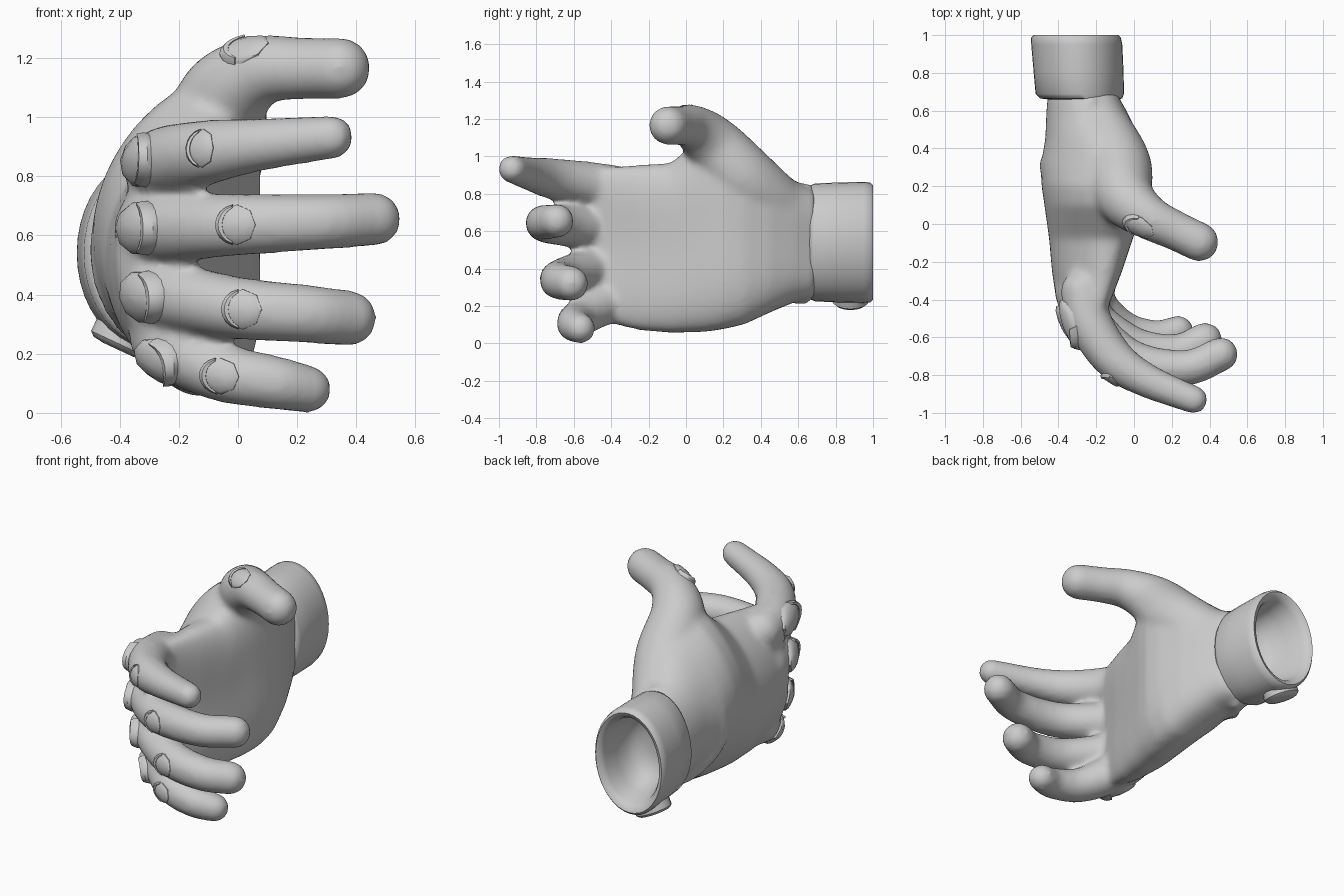
import bpy, bmesh
from math import sin, cos, pi
from mathutils import Vector, Matrix
from mathutils.bvhtree import BVHTree

if "Cube" in bpy.data.objects:
    bpy.data.objects.remove(bpy.data.objects["Cube"])


def make_object(name, bm, angle=0.7):
    bmesh.ops.recalc_face_normals(bm, faces=bm.faces)
    mesh = bpy.data.meshes.new(name)
    bm.to_mesh(mesh)
    bm.free()
    ob = bpy.data.objects.new(name, mesh)
    bpy.context.collection.objects.link(ob)
    bpy.ops.object.select_all(action='DESELECT')
    ob.select_set(True)
    bpy.context.view_layer.objects.active = ob
    bpy.ops.object.shade_smooth_by_angle(angle=angle)
    return ob


def loft(bm, rings):
    rows = [[bm.verts.new(p) for p in ring] for ring in rings]
    n = len(rows[0])
    for a, b in zip(rows, rows[1:]):
        for i in range(n):
            j = (i + 1) % n
            bm.faces.new((a[i], a[j], b[j], b[i]))
    bm.faces.new(rows[0])
    bm.faces.new(rows[-1])


def spline(pts, steps):
    # Catmull-Rom through points of any size
    p = [Vector(q) for q in pts]
    p = [p[0] * 2 - p[1]] + p + [p[-1] * 2 - p[-2]]
    out = []
    for a, b, c, d in zip(p, p[1:], p[2:], p[3:]):
        for k in range(steps):
            t = k / steps
            out.append(0.5 * (2 * b + (c - a) * t + (2 * a - 5 * b + 4 * c - d) * t * t
                              + (3 * b - a - 3 * c + d) * t ** 3))
    return out + [p[-2]]


def limb(bm, pts, steps=8):
    # chain of overlapping balls, fused later by the remesh
    for q in spline(pts, steps):
        bmesh.ops.create_icosphere(bm, subdivisions=3, radius=q[3],
                                   matrix=Matrix.Translation(q.to_3d()))


# Palm sections: y, x of back, x of edges, x of palm face, z low, z high
bm = bmesh.new()
sections = [(-.49, -.35, -.20, -.14, .15, .92), (-.42, -.41, -.19, -.11, .11, .945),
            (-.25, -.435, -.165, -.04, .07, .955), (-.08, -.45, -.145, .02, .055, .965),
            (.10, -.475, -.12, .08, .06, 1.12), (.20, -.49, -.11, .105, .075, 1.13),
            (.31, -.495, -.12, .10, .10, 1.07), (.45, -.47, -.165, .06, .165, .98),
            (.58, -.465, -.23, 0, .22, .87), (.66, -.46, -.26, -.045, .235, .83),
            (.69, -.45, -.26, -.06, .25, .82)]
rings = []
for y, xb, xe, xp, z0, z1 in sections:
    bow = 1 + .4 * min(1, max(0, (.62 - y) / .3))
    ring = []
    for i in range(48):
        t = 2 * pi * i / 48
        c, s = cos(t), sin(t)
        # the back is bowed, the palm face is fuller with a slight hollow
        if c > 0:
            x = xe + (xp - xe) * c ** .6 - .03 * c ** 6
        else:
            x = xe + (xb - xe) * abs(c) ** bow
        ring.append((x, y, (z0 + z1) / 2 + (z1 - z0) / 2 * s))
    rings.append(ring)
loft(bm, rings)

# Fingers and thumb
index = [(-.27, -.36, .83, .12), (-.235, -.52, .852, .121), (-.11, -.71, .88, .111),
         (.06, -.825, .905, .092), (.315, -.93, .932, .076)]
middle = [(-.30, -.36, .63, .12), (-.235, -.53, .625, .118), (-.02, -.715, .635, .107),
          (.27, -.762, .645, .096), (.46, -.69, .655, .092)]
ring_f = [(-.29, -.36, .43, .115), (-.225, -.50, .40, .115), (0, -.65, .355, .107),
          (.23, -.68, .335, .10), (.375, -.615, .32, .095)]
pinky = [(-.25, -.34, .26, .12), (-.195, -.45, .21, .116), (-.05, -.565, .137, .102),
         (.12, -.60, .103, .092), (.235, -.565, .08, .082)]
for path in (index, middle, ring_f, pinky):
    limb(bm, path)
limb(bm, [(-.20, .56, .68, .15), (-.09, .32, .87, .18), (-.05, .15, 1.06, .155),
          (.07, .04, 1.155, .12), (.22, -.035, 1.165, .106), (.345, -.095, 1.165, .105)])
# Folded hem across the back near the wrist
limb(bm, [(-.23, .65, .83, .03), (-.34, .49, .82, .035), (-.43, .35, .70, .04),
          (-.465, .31, .55, .04), (-.435, .35, .40, .04), (-.36, .48, .28, .035),
          (-.25, .63, .23, .03)], 12)
hand = make_object("glove_hand", bm)
remesh = hand.modifiers.new("fuse", 'REMESH')
remesh.mode = 'VOXEL'
remesh.voxel_size = .018
remesh.use_smooth_shade = True
smooth = hand.modifiers.new("soften", 'SMOOTH')
smooth.factor = .5
smooth.iterations = 12
graph = bpy.context.evaluated_depsgraph_get()
tree = BVHTree.FromObject(hand, graph)

# Hollow rolled cuff: profile (y, x middle, x radius, z radius)
profile = [(.66, -.27, .19, .28), (.665, -.28, .218, .305), (.69, -.287, .234, .315),
           (.80, -.293, .238, .32), (.95, -.303, .241, .324), (.985, -.307, .238, .32),
           (1.0, -.308, .225, .305), (.99, -.308, .202, .28), (.96, -.305, .188, .262),
           (.86, -.29, .168, .24), (.77, -.28, .145, .21), (.72, -.28, .11, .16),
           (.70, -.28, .05, .08)]
bm = bmesh.new()
loft(bm, [[(cx + rx * cos(2 * pi * i / 40), y, .54 + rz * sin(2 * pi * i / 40))
           for i in range(40)] for y, cx, rx, rz in profile])
make_object("cuff", bm, 1.0)


def frame(pos, normal, along):
    n = Vector(normal).normalized()
    u = (Vector(along) - n * Vector(along).dot(n)).normalized()
    m = Matrix((u, n.cross(u), n)).transposed().to_4x4()
    m.translation = pos
    return m


def dome(bm, m, a, b, h, seg=10):
    # low domed disc with a bevelled rim
    levels = [(1, -.03), (1, h * .45), (.86, h * .85), (.5, h), (.1, h)]
    loft(bm, [[m @ Vector((a * s * cos(2 * pi * i / seg), b * s * sin(2 * pi * i / seg), z))
               for i in range(seg)] for s, z in levels])


def pad(name, target, normal, along, a, b, h, seg=10):
    # pad draped over the glove, with a raised crescent on its fingertip half
    n = Vector(normal).normalized()
    hit = tree.ray_cast(Vector(target) + n * .6, -n)[0] or Vector(target)
    m = frame(hit, n, along)
    bm = bmesh.new()
    dome(bm, m, a, b, h, seg)
    rows = []
    for i in range(9):
        t = -1.35 + 2.7 * i / 8
        w = .10 + .28 * cos(t)
        rows.append([m @ Vector((a * r * cos(t), b * r * sin(t), z))
                     for r, z in ((1.02, -.02), (1.02, h * .7), (1.02 - w * .5, h * 1.5),
                                  (1.02 - w, h * 1.1), (1.02 - w, 0))])
    loft(bm, rows)
    for v in bm.verts:
        ground = tree.ray_cast(v.co + n * .3, -n)[0]
        drop = (ground - hit).dot(n) if ground else -.06
        v.co += n * max(-.06, min(.03, drop)) * .9
    make_object(name, bm)


# Big knuckle pads and small finger-joint pads
tip = (.6, -.8, 0)
pad("knuckle_pad_index", (-.26, -.48, .845), (-.85, -.52, .12), tip, .13, .092, .024)
pad("knuckle_pad_middle", (-.25, -.49, .625), (-.85, -.52, 0), tip, .13, .092, .024)
pad("knuckle_pad_ring", (-.24, -.47, .40), (-.85, -.52, -.1), tip, .125, .09, .024)
pad("knuckle_pad_pinky", (-.20, -.43, .20), (-.72, -.58, -.3), tip, .12, .086, .024)
pad("joint_pad_index", (-.07, -.74, .89), (-.55, -.83, .05), (-1, .5, 0), .055, .065, .010, 8)
pad("joint_pad_middle", (.02, -.715, .636), (-.25, -.97, 0), (-1, 0, 0), .07, .068, .010, 8)
pad("joint_pad_ring", (.035, -.65, .35), (-.2, -.97, 0), (-1, 0, 0), .07, .068, .010, 8)
pad("joint_pad_pinky", (-.035, -.57, .128), (-.3, -.95, -.05), (-1, 0, 0), .07, .062, .010, 8)
pad("joint_pad_thumb", (.05, .05, 1.12), (-.2, -.5, .85), (-1, .4, 0), .09, .065, .012, 8)

# Fastener on the lower edge of the cuff
bm = bmesh.new()
dome(bm, frame(Vector((-.39, .88, .245)), (-.42, 0, -.9), (0, 1, 0)), .1, .11, .035, 16)
make_object("cuff_fastener", bm)
